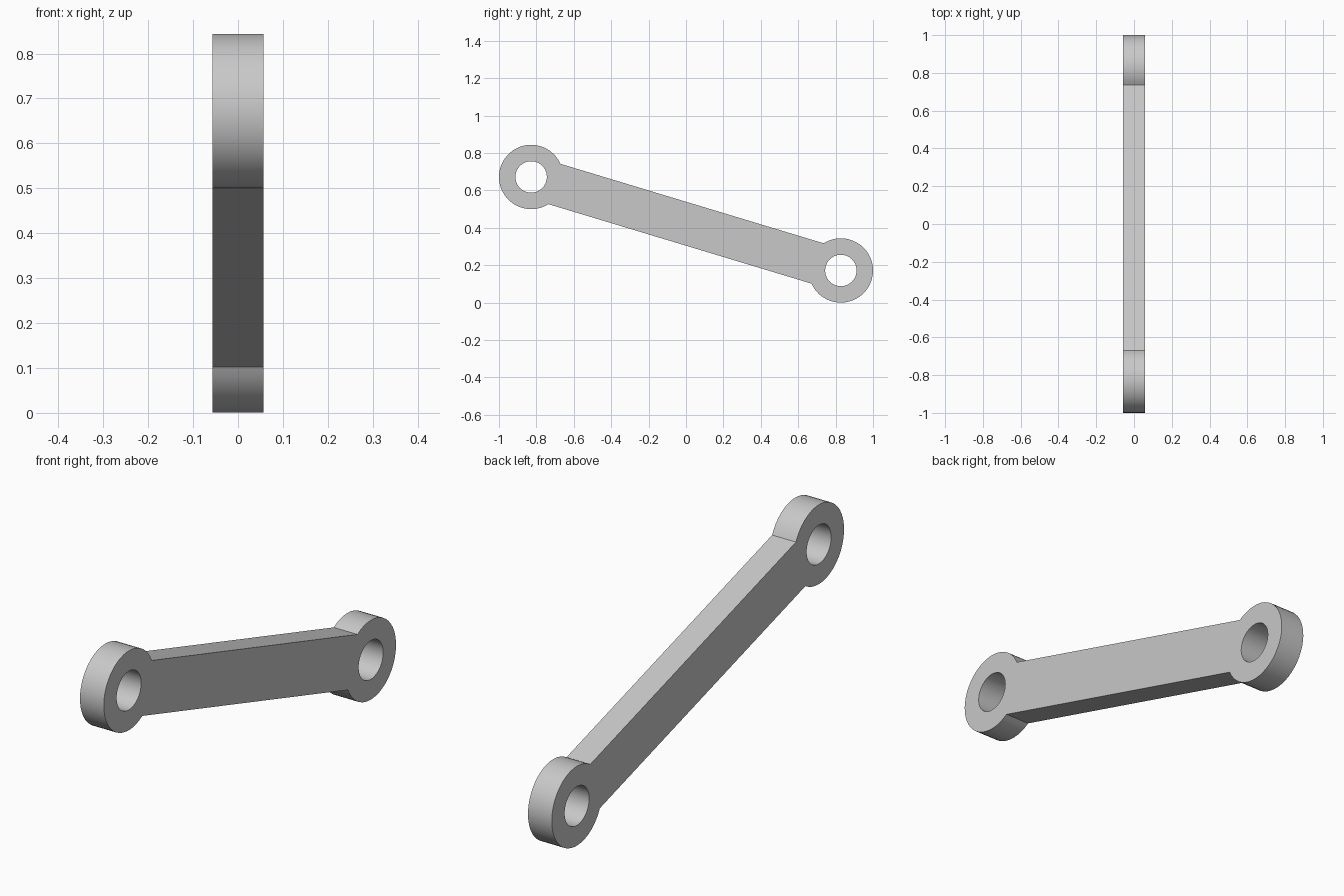
import bpy, bmesh
from math import asin, atan2, cos, sin, hypot, pi, radians
from mathutils import Matrix

if "Cube" in bpy.data.objects:
    bpy.data.objects.remove(bpy.data.objects["Cube"], do_unlink=True)

EYE_Y, EYE_RISE, MID_Z = 0.828, 0.25, 0.422
OUTER, BORE = 0.172, 0.084
HALF_BAR, HALF_THICK = 0.1125, 0.057
HALF_LEN = hypot(EYE_Y, EYE_RISE)
NECK = asin(HALF_BAR / OUTER)      # half angle where the bar meets an eye
RIM_STEPS, NECK_STEPS = 36, 10

grey = bpy.data.materials.new("light grey")
grey.use_nodes = True
grey.diffuse_color = (0.58, 0.58, 0.58, 1)
grey.node_tree.nodes["Principled BSDF"].inputs["Base Color"].default_value = grey.diffuse_color

bm = bmesh.new()


def point(side, radius, angle):
    """Vertex around one eye; angle 0 points toward the middle of the bar."""
    return bm.verts.new((-HALF_THICK,
                         side * (HALF_LEN - radius * cos(angle)),
                         side * radius * sin(angle)))


def eye(side):
    """Ring of quads around the bore; returns the open edge facing the bar."""
    rim_angles = [NECK + (2 * pi - 2 * NECK) * i / RIM_STEPS for i in range(RIM_STEPS + 1)]
    outer = [point(side, OUTER, a) for a in rim_angles]
    inner = [point(side, BORE, a) for a in rim_angles]
    for i in range(RIM_STEPS):
        bm.faces.new((outer[i], outer[i + 1], inner[i + 1], inner[i]))
    neck = [point(side, BORE, -NECK + 2 * NECK * i / NECK_STEPS) for i in range(1, NECK_STEPS)]
    return [outer[-1], inner[-1]] + neck + [inner[0], outer[0]]


# Both eyes, joined by the straight bar
bm.faces.new(eye(1) + eye(-1))
bmesh.ops.recalc_face_normals(bm, faces=bm.faces[:])

# Thickness
result = bmesh.ops.extrude_face_region(bm, geom=bm.faces[:])
moved = [g for g in result["geom"] if isinstance(g, bmesh.types.BMVert)]
bmesh.ops.translate(bm, verts=moved, vec=(2 * HALF_THICK, 0, 0))
bmesh.ops.recalc_face_normals(bm, faces=bm.faces[:])

# Tilt down toward the back and lift onto the ground
tilt = Matrix.Rotation(-atan2(EYE_RISE, EYE_Y), 4, "X")
bm.transform(Matrix.Translation((0, 0, MID_Z)) @ tilt)

mesh = bpy.data.meshes.new("link_arm")
bm.to_mesh(mesh)
bm.free()
mesh.materials.append(grey)
arm = bpy.data.objects.new("link_arm", mesh)
bpy.context.collection.objects.link(arm)

bpy.ops.object.select_all(action="DESELECT")
arm.select_set(True)
bpy.context.view_layer.objects.active = arm
bpy.ops.object.shade_smooth_by_angle(angle=radians(30))
